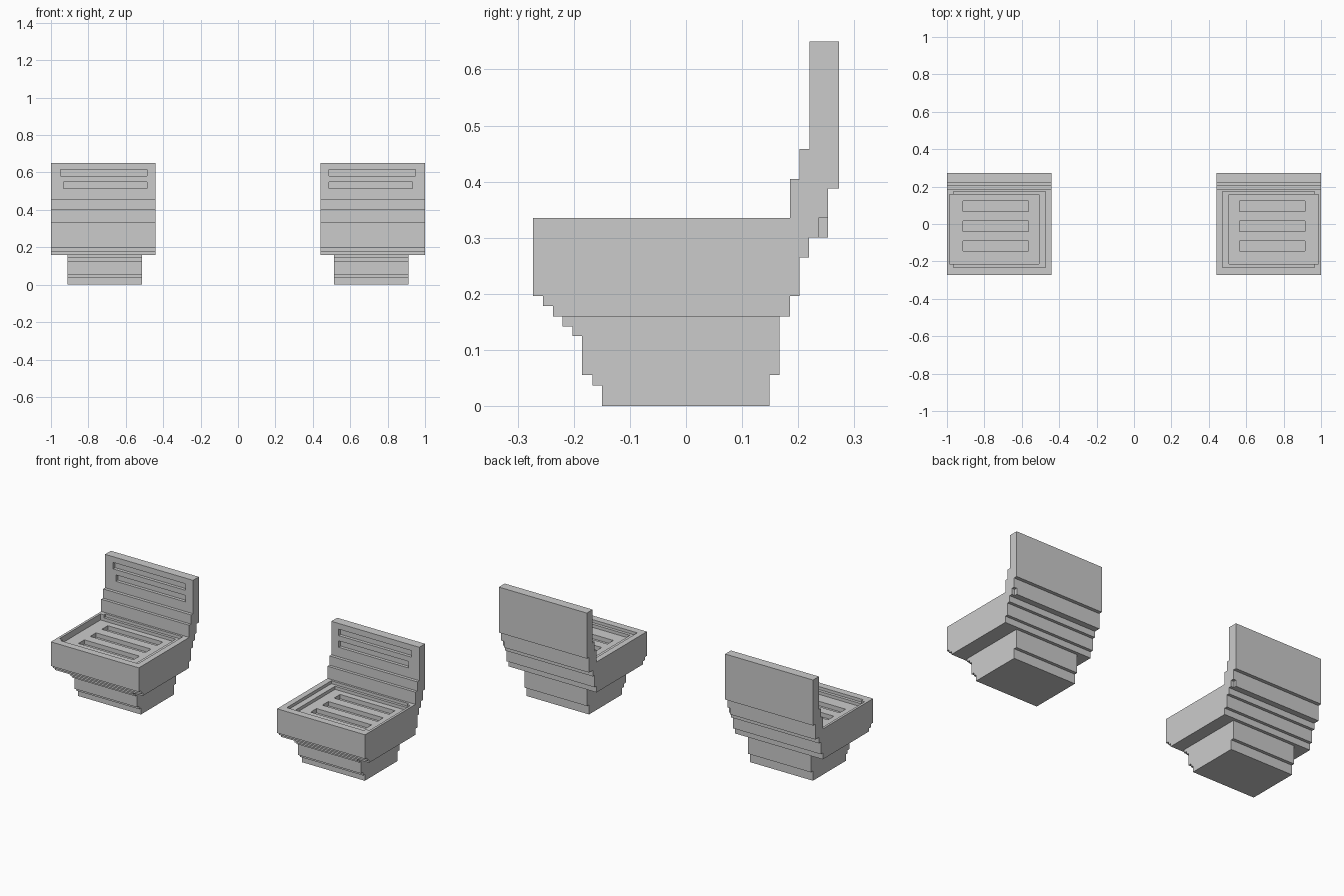
import bpy, bmesh

if "Cube" in bpy.data.objects:
    bpy.data.objects.remove(bpy.data.objects["Cube"])

# Stepped side profiles as (y, z)
PEDESTAL = [(-.15, 0), (-.15, .037), (-.167, .037), (-.167, .055), (-.185, .055),
            (-.185, .125), (-.202, .125), (-.202, .142), (-.22, .142), (-.22, .16),
            (.167, .16), (.167, .055), (.149, .055), (.149, 0)]
SEAT = [(-.237, .16), (-.237, .178), (-.255, .178), (-.255, .196), (-.273, .196),
        (-.273, .335), (.185, .335), (.185, .405), (.202, .405), (.202, .458),
        (.22, .458), (.22, .65), (.273, .65), (.273, .388), (.253, .388),
        (.253, .30), (.219, .30), (.219, .265), (.202, .265), (.202, .196),
        (.185, .196), (.185, .16)]


def extrude_profile(name, profile, x0, x1):
    bm = bmesh.new()
    face = bm.faces.new([bm.verts.new((x0, y, z)) for y, z in profile])
    new = bmesh.ops.extrude_face_region(bm, geom=[face])["geom"]
    bmesh.ops.translate(bm, vec=(x1 - x0, 0, 0),
                        verts=[v for v in new if isinstance(v, bmesh.types.BMVert)])
    bmesh.ops.recalc_face_normals(bm, faces=bm.faces)
    mesh = bpy.data.meshes.new(name)
    bm.to_mesh(mesh)
    bm.free()
    obj = bpy.data.objects.new(name, mesh)
    bpy.context.collection.objects.link(obj)
    return obj


def cut_box(obj, x, y, z):
    """Cut an axis-aligned box out of obj."""
    rect = [(y[0], z[0]), (y[1], z[0]), (y[1], z[1]), (y[0], z[1])]
    cutter = extrude_profile("cutter", rect, min(x), max(x))
    cutter.hide_render = True
    mod = obj.modifiers.new("cut", 'BOOLEAN')
    mod.operation, mod.solver, mod.object = 'DIFFERENCE', 'EXACT', cutter
    bpy.context.view_layer.objects.active = obj
    bpy.ops.object.modifier_apply(modifier=mod.name)
    bpy.data.objects.remove(cutter)


for side, s in (("left", -1), ("right", 1)):
    def span(a, b):
        return sorted((s * a, s * b))

    extrude_profile("pedestal_" + side, PEDESTAL, *span(.513, .912))
    seat = extrude_profile("seat_" + side, SEAT, *span(.44, 1))

    # Stepped cushion recess, slightly offset toward the outer side
    cut_box(seat, span(.473, .965), (-.232, .173), (.318, .37))
    cut_box(seat, span(.507, .986), (-.215, .158), (.30, .37))
    # Seat slots
    for y in (-.145, -.039, .068):
        cut_box(seat, span(.564, .914), (y, y + .054), (.275, .31))
    # Backrest slots
    cut_box(seat, span(.487, .949), (.21, .238), (.58, .617))
    cut_box(seat, span(.487, .932), (.21, .238), (.513, .55))
    # Small notch at the rear corner
    x1 = max(span(.44, 1))
    cut_box(seat, (x1 - .018, x1 + .02), (.236, .27), (.29, .335))
